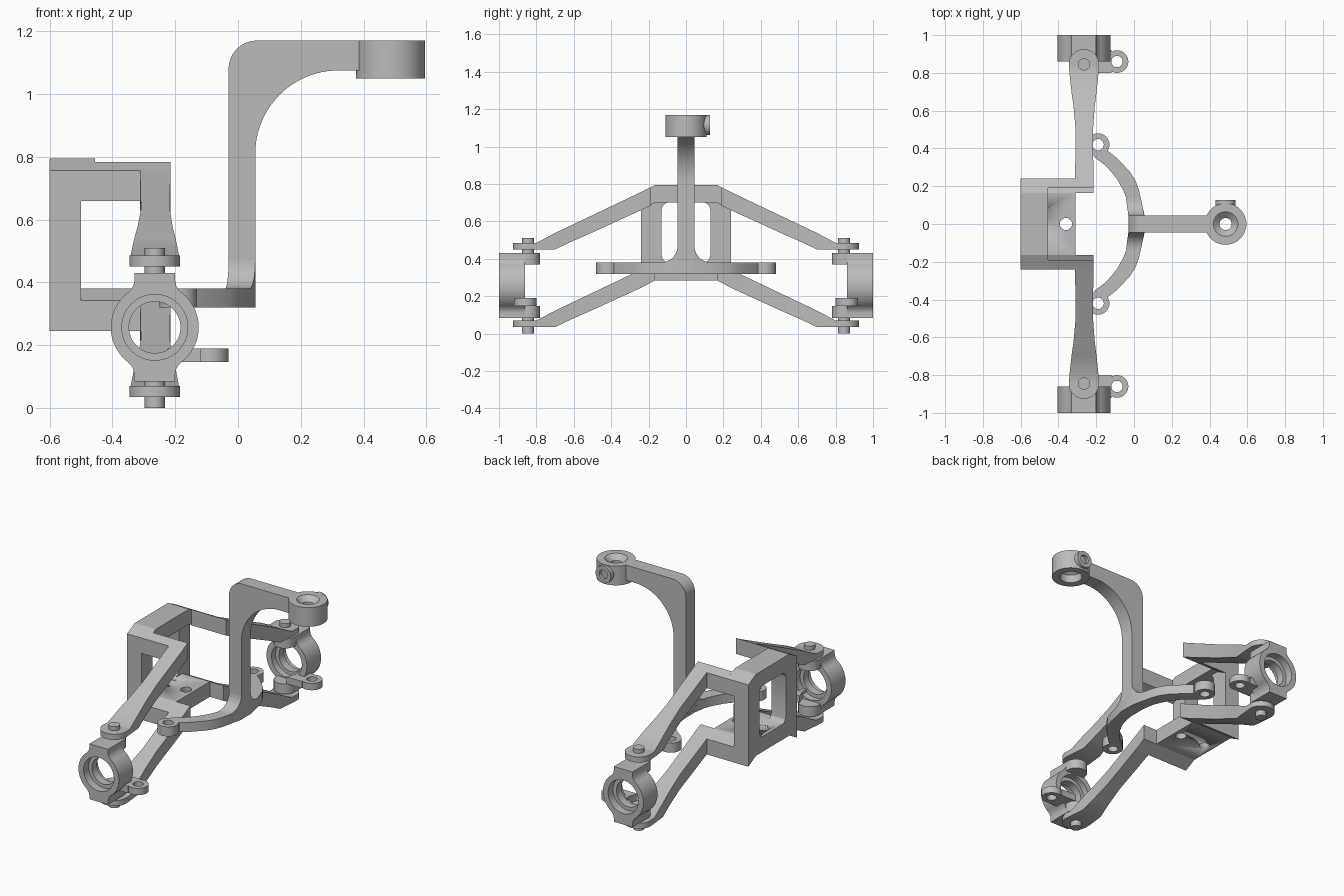
import bpy, bmesh
from math import cos, sin, pi, radians

if "Cube" in bpy.data.objects:
    bpy.data.objects.remove(bpy.data.objects["Cube"])

grey = bpy.data.materials.new("plain_grey")
grey.use_nodes = True
GREY = (0.5, 0.5, 0.5, 1)
grey.diffuse_color = GREY
grey.node_tree.nodes["Principled BSDF"].inputs["Base Color"].default_value = GREY


def place(u, v, h, axis):
    return {"x": (h, u, v), "y": (u, h, v), "z": (u, v, h)}[axis]


def finish(name, bm, mirror):
    bmesh.ops.recalc_face_normals(bm, faces=bm.faces)
    mesh = bpy.data.meshes.new(name)
    bm.to_mesh(mesh)
    bm.free()
    mesh.materials.append(grey)
    ob = bpy.data.objects.new(name, mesh)
    bpy.context.collection.objects.link(ob)
    bpy.ops.object.select_all(action="DESELECT")
    ob.select_set(True)
    bpy.context.view_layer.objects.active = ob
    bpy.ops.object.shade_smooth_by_angle(angle=radians(30))
    if mirror:
        mod = ob.modifiers.new("mirror", "MIRROR")
        mod.use_axis = (False, True, False)
        mod.use_clip = False
        mod.use_mirror_merge = False
    return ob


def skin(name, rings, mirror, closed=False):
    """Join equal-sized rings of points; cap the ends unless closed."""
    bm = bmesh.new()
    vs = [[bm.verts.new(p) for p in ring] for ring in rings]
    n = len(vs[0])
    for i in range(len(vs) - (not closed)):
        a, b = vs[i], vs[(i + 1) % len(vs)]
        for j in range(n):
            k = (j + 1) % n
            bm.faces.new((a[j], a[k], b[k], b[j]))
    if not closed:
        bm.faces.new(vs[0])
        bm.faces.new(vs[-1])
    return finish(name, bm, mirror)


def prism(name, pts, axis, a, b, mirror=False):
    return skin(name, [[place(u, v, h, axis) for u, v in pts] for h in (a, b)], mirror)


def loft(name, stations, mirror=True, dz=0):
    """Rectangular sections along y: (y, x0, x1, z0, z1)."""
    return skin(name, [[(x0, y, z0 + dz), (x1, y, z0 + dz), (x1, y, z1 + dz), (x0, y, z1 + dz)]
                       for y, x0, x1, z0, z1 in stations], mirror)


def arc(u, v, r, start, end, n=24):
    return [(u + r * cos(radians(start + (end - start) * i / n)),
             v + r * sin(radians(start + (end - start) * i / n))) for i in range(n + 1)]


def disc(name, u, v, r, axis, a, b, mirror=False):
    return prism(name, arc(u, v, r, 0, 360, 48)[:-1], axis, a, b, mirror)


def lathe(name, u, v, axis, profile, mirror=False, n=64):
    """Turn a closed (radius, height) profile."""
    rings = [[place(u + r * cos(2 * pi * i / n), v + r * sin(2 * pi * i / n), h, axis)
              for r, h in profile] for i in range(n)]
    return skin(name, rings, mirror, closed=True)


def tube(name, u, v, ro, ri, axis, a, b, mirror=False):
    return lathe(name, u, v, axis, [(ri, a), (ro, a), (ro, b), (ri, b)], mirror)


HX, HY, HZ = -0.265, 0.845, 0.257   # hub pivot
LOW = -0.415                        # drop from upper to lower arm

# Frame: rear posts with rounded window corners
prism("rear_post", [(.24, .32), (.24, .70), (.09, .705), (.112, .695), (.125, .682), (.13, .665),
                    (.13, .42), (.125, .40), (.112, .387), (.09, .375), (.09, .32)],
      "x", -.6, -.5, True)

# Frame: upper beam and lower plate
loft("upper_beam", [(-.165, -.6, -.455, .7, .795), (.165, -.6, -.455, .7, .795)], False)
plate = loft("lower_plate", [(-.165, -.6, -.31, .285, .38), (.165, -.6, -.31, .285, .38)], False)
for x in (-.36, -.54):
    cutter = disc("plate_hole_cutter", x, 0, .032, "z", .2, .5)
    cutter.hide_render = True
    cutter.hide_viewport = True
    cut = plate.modifiers.new("hole", "BOOLEAN")
    cut.operation = "DIFFERENCE"
    cut.solver = "EXACT"
    cut.object = cutter

# Sloped shoulders and the long arms, upper and lower
for label, dz, y0, z0, z1 in (("upper", 0, .19, .684, .783), ("lower", LOW, .165, .7, .795)):
    loft(label + "_rear_shoulder", [(.165, -.6, -.455, .7, .795), (.24, -.6, -.455, .66, .757)], dz=dz)
    loft(label + "_shoulder", [(y0, -.455, -.215, z0, z1), (.24, -.455, -.215, .66, .757)], dz=dz)
    loft(label + "_arm", [(.24, -.312, -.215, .66, .757), (.5, -.309, -.217, .541, .633),
                          (.62, -.32, -.208, .488, .576), (.7, -.331, -.198, .45, .538),
                          (.8, -.342, -.188, .45, .485), (HY, -.345, -.185, .45, .485)], dz=dz)
    disc(label + "_arm_end", HX, HY, .08, "z", .45 + dz, .485 + dz, True)

# Hub carriers: stepped ring, necks, lugs and pins
lathe("hub_ring", HX, HZ, "y", [(.082, .90), (.105, .90), (.105, .86), (.14, .86), (.14, 1.0),
                                (.105, 1.0), (.105, .95), (.082, .95)], True)
side = [(.09, .363), (.076, .377), (.068, .39), (.065, .405), (.065, .43)]
neck = [(HX + x, z) for x, z in side] + [(HX - x, z) for x, z in reversed(side)]
prism("upper_neck", neck, "y", .86, 1.0, True)
prism("lower_neck", [(x, 2 * HZ - z) for x, z in neck], "y", .86, 1.0, True)
for label, a, b in (("upper", .37, .43), ("lower", .084, .147)):
    disc(label + "_lug", HX, HY, .065, "z", a, b, True)
    loft(label + "_lug_root", [(HY, HX - .065, HX + .065, a, b), (.88, HX - .065, HX + .065, a, b)])
disc("upper_pin", HX, HY, .032, "z", .42, .51, True)
disc("lower_pin", HX, HY, .032, "z", 0, .1, True)

# Steering arm on each hub carrier
loft("steering_arm", [(.80, -.225, -.118, .147, .19), (.86, -.205, -.118, .147, .19),
                      (.92, -.205, -.118, .147, .19)])
tube("steering_eye", -.09, .86, .06, .03, "z", .147, .19, True)

# Curved crossbar with an eye at each end
half = [(.05, -.025, .055), (.13, -.037, .037), (.18, -.058, .026), (.235, -.088, .006),
        (.28, -.124, -.024), (.315, -.158, -.058), (.35, -.205, -.092), (.385, -.235, -.135)]
bow = [(-y, a, b) for y, a, b in reversed(half)] + half
loft("curved_crossbar", [(y, a, b, .32, .38) for y, a, b in bow], False)
tube("crossbar_eye", -.19, .42, .06, .03, "z", .32, .38, True)

# Upright post that bends forward, with flared foot
prism("bent_post", [(-.03, .34), (.055, .34)] + arc(.32, .81, .265, 180, 90)
      + [(.41, 1.075), (.41, 1.17)] + arc(.06, 1.08, .09, 90, 180, 12), "y", -.045, .045)
flare = []
for y, z in arc(.135, .47, .09, 180, 270, 12):
    s = (y - .045) / .09
    flare.append((y, -.03 - .012 * s, .055 - .018 * s, .36, z))
loft("post_foot_flare", flare)

# Clamp ring at the top with a side screw boss
lathe("clamp_ring", .485, 0, "z", [(.032, 1.12), (.065, 1.10), (.065, 1.05), (.11, 1.05),
                                   (.11, 1.17), (.065, 1.17), (.032, 1.14)])
tube("screw_boss", .485, 1.115, .053, .028, "y", .08, .127)
